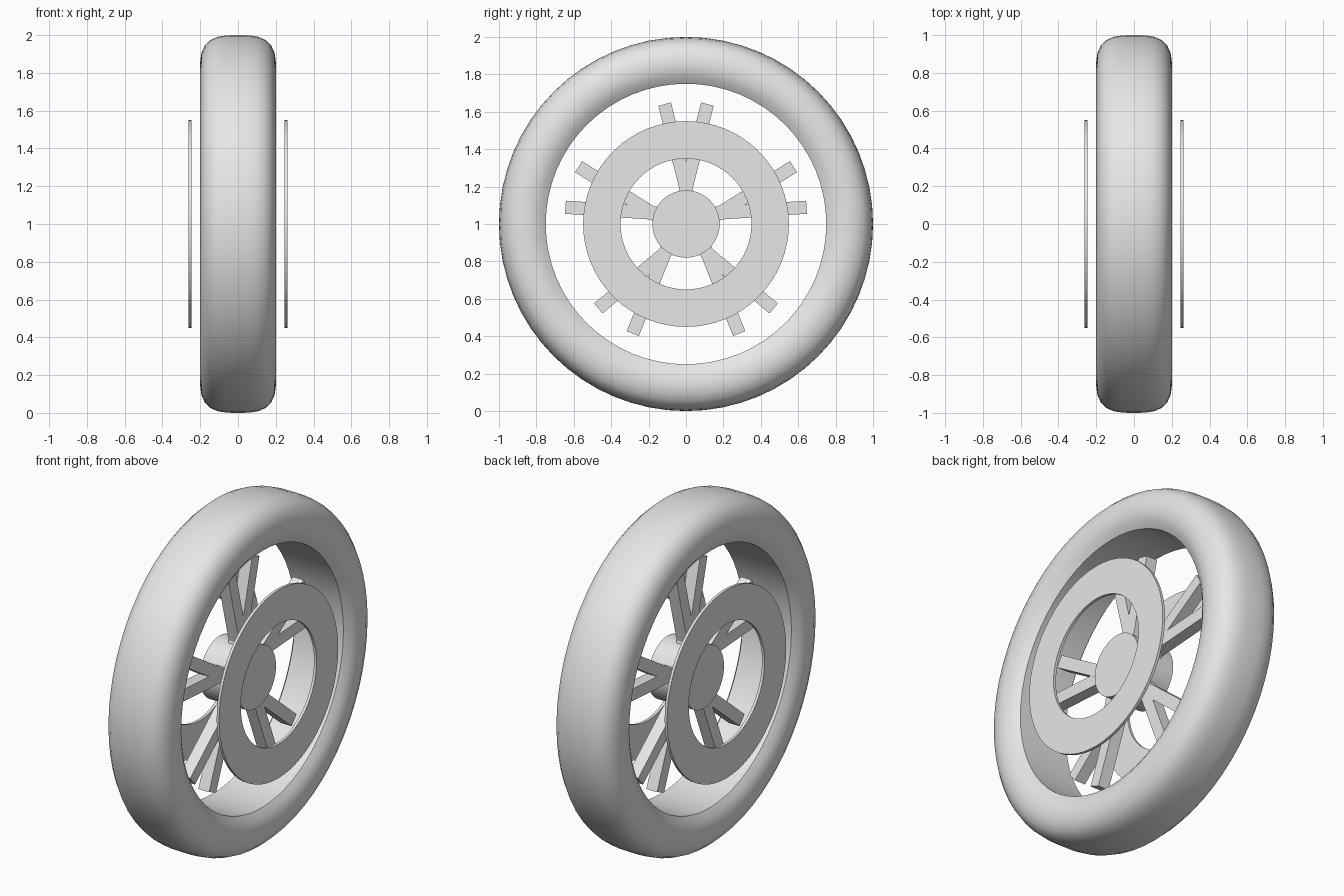
import bpy, bmesh, math
from mathutils import Matrix, Vector

cube = bpy.data.objects.get("Cube")
if cube:
    bpy.data.objects.remove(cube, do_unlink=True)

AXLE = Vector((0, 0, 1))      # wheel centre, axle along x
SEGMENTS = 64

grey = bpy.data.materials.new("light_grey")
grey.use_nodes = True
grey.diffuse_color = (0.8, 0.8, 0.8, 1)
grey.node_tree.nodes["Principled BSDF"].inputs["Base Color"].default_value = (0.8, 0.8, 0.8, 1)


def finish(name, bm, smooth):
    bmesh.ops.recalc_face_normals(bm, faces=bm.faces)
    mesh = bpy.data.meshes.new(name)
    bm.to_mesh(mesh)
    bm.free()
    mesh.materials.append(grey)
    obj = bpy.data.objects.new(name, mesh)
    obj.location = AXLE
    bpy.context.collection.objects.link(obj)
    if smooth:
        bpy.ops.object.select_all(action='DESELECT')
        obj.select_set(True)
        bpy.context.view_layer.objects.active = obj
        bpy.ops.object.shade_smooth_by_angle(angle=math.radians(40))
    return obj


def lathe(name, profile, closed=True):
    """Spin (x, radius) points around the axle."""
    bm = bmesh.new()
    verts = [bm.verts.new((x, 0, r)) for x, r in profile]
    edges = [bm.edges.new(pair) for pair in zip(verts, verts[1:])]
    if closed:
        edges.append(bm.edges.new((verts[-1], verts[0])))
    bmesh.ops.spin(bm, geom=verts + edges, cent=(0, 0, 0), axis=(1, 0, 0),
                   angle=math.tau, steps=SEGMENTS)
    bmesh.ops.remove_doubles(bm, verts=bm.verts, dist=0.0005)
    return finish(name, bm, True)


# Tyre: rounded tread with a crisp inner edge
half = [(0.157, 0.75), (0.182, 0.785), (0.195, 0.82), (0.2, 0.86), (0.194, 0.905),
        (0.175, 0.947), (0.145, 0.975), (0.105, 0.992), (0.055, 0.999)]
lathe("tyre", half + [(0, 1)] + [(-x, r) for x, r in reversed(half)])

# Hub
lathe("hub", [(-0.12, 0), (-0.12, 0.18), (0.12, 0.18), (0.12, 0)], closed=False)

# Thin brake rings on both sides
for side, name in ((1, "left_brake_ring"), (-1, "right_brake_ring")):
    a, b = side * 0.247, side * 0.263
    lathe(name, [(a, 0.35), (a, 0.55), (b, 0.55), (b, 0.35)])

# Five pairs of splayed square spokes
for i in range(5):
    for side, label in ((1, "a"), (-1, "b")):
        bm = bmesh.new()
        bmesh.ops.create_cube(bm, size=1)
        place = (Matrix.Rotation(i * math.tau / 5, 4, 'X')
                 @ Matrix.Translation((0, 0, 0.19))
                 @ Matrix.Rotation(-side * math.radians(14.2), 4, 'X')
                 @ Matrix.Translation((0, 0, 0.2))
                 @ Matrix.Diagonal((0.07, 0.07, 0.53, 1)))
        bm.transform(place)
        finish(f"spoke_{i + 1}{label}", bm, False)
